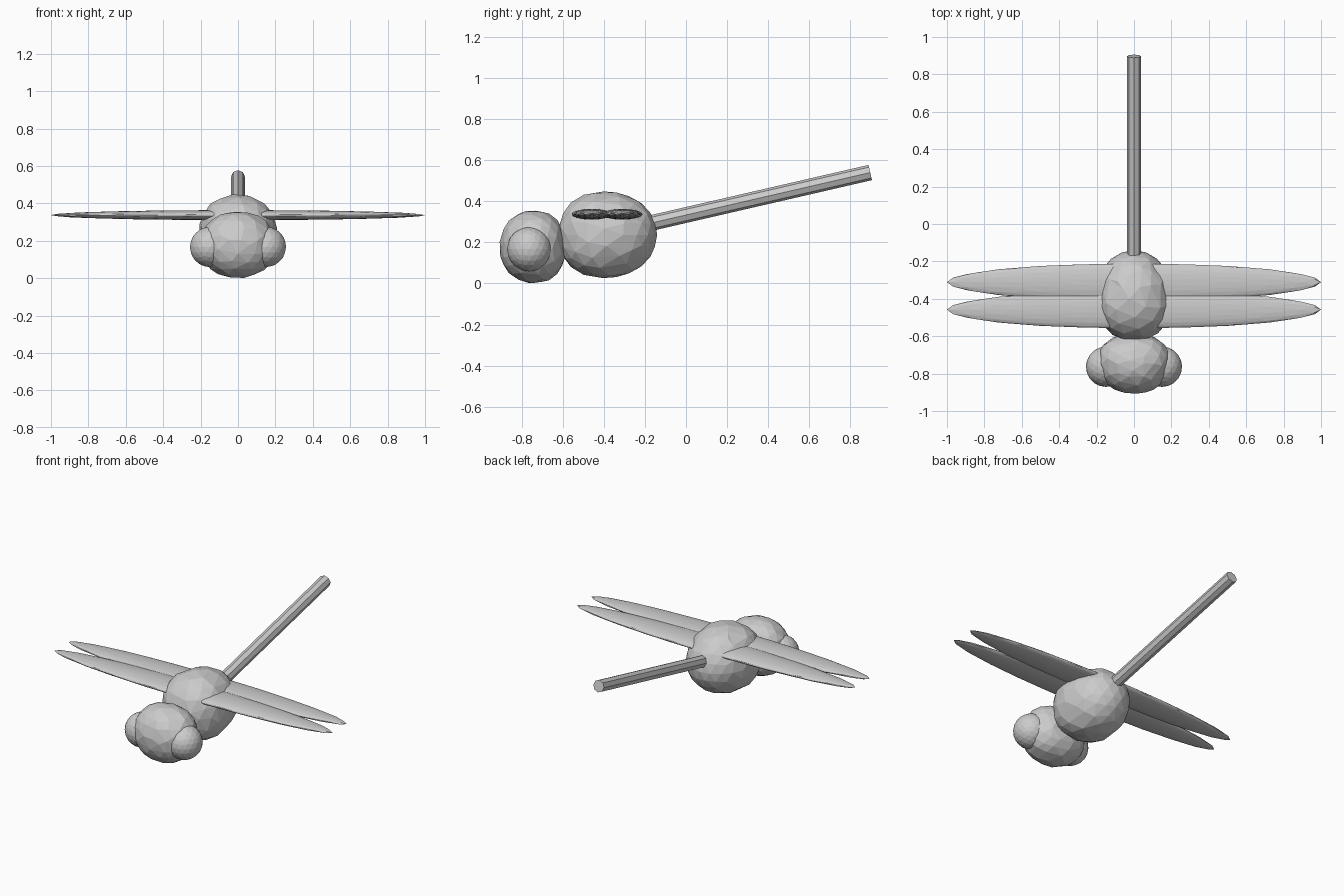
import bpy, math
from mathutils import Vector

if "Cube" in bpy.data.objects:
    bpy.data.objects.remove(bpy.data.objects["Cube"])


def blob(name, centre, radii, subdiv=3, p_front=2.0, p_back=2.0, facet=None, pole_x=False):
    """Faceted ellipsoid; exponents above 2 make the front or back half boxier."""
    bpy.ops.mesh.primitive_ico_sphere_add(subdivisions=subdiv, radius=1)
    ob = bpy.context.object
    ob.name = name
    for v in ob.data.vertices:
        c = v.co.normalized()
        if pole_x:
            c = Vector((c.z, c.y, -c.x))
        p = p_front if c.y < 0 else p_back
        c = c / sum(abs(k) ** p for k in c) ** (1 / p)
        v.co = Vector(c[i] * radii[i] for i in range(3))
    ob.location = centre
    if facet:
        mod = ob.modifiers.new("facets", 'DECIMATE')
        mod.ratio = facet
    return ob


# Body
blob("thorax", (0, -0.38, 0.237), (0.208, 0.24, 0.21), p_front=2.35, facet=0.7)
blob("head", (0, -0.747, 0.178), (0.197, 0.16, 0.176), p_front=2.1, p_back=2.35, facet=0.7)

# Eyes
for side, s in (("left", -1), ("right", 1)):
    blob(side + "_eye", (s * 0.149, -0.763, 0.167), (0.108,) * 3)

# Wing pairs, each one long flattened ellipsoid through the thorax
for name, y in (("front_wings", -0.458), ("rear_wings", -0.311)):
    blob(name, (0, y, 0.337), (1.0, 0.1, 0.027), pole_x=True)

# Tail: eight-sided rod tilted upward
start, end = Vector((0, -0.24, 0.278)), Vector((0, 0.897, 0.54))
axis = end - start
bpy.ops.mesh.primitive_cylinder_add(vertices=8, radius=0.038, depth=axis.length,
                                    location=(start + end) / 2)
tail = bpy.context.object
tail.name = "tail"
tail.rotation_euler.x = -math.atan2(axis.y, axis.z)
